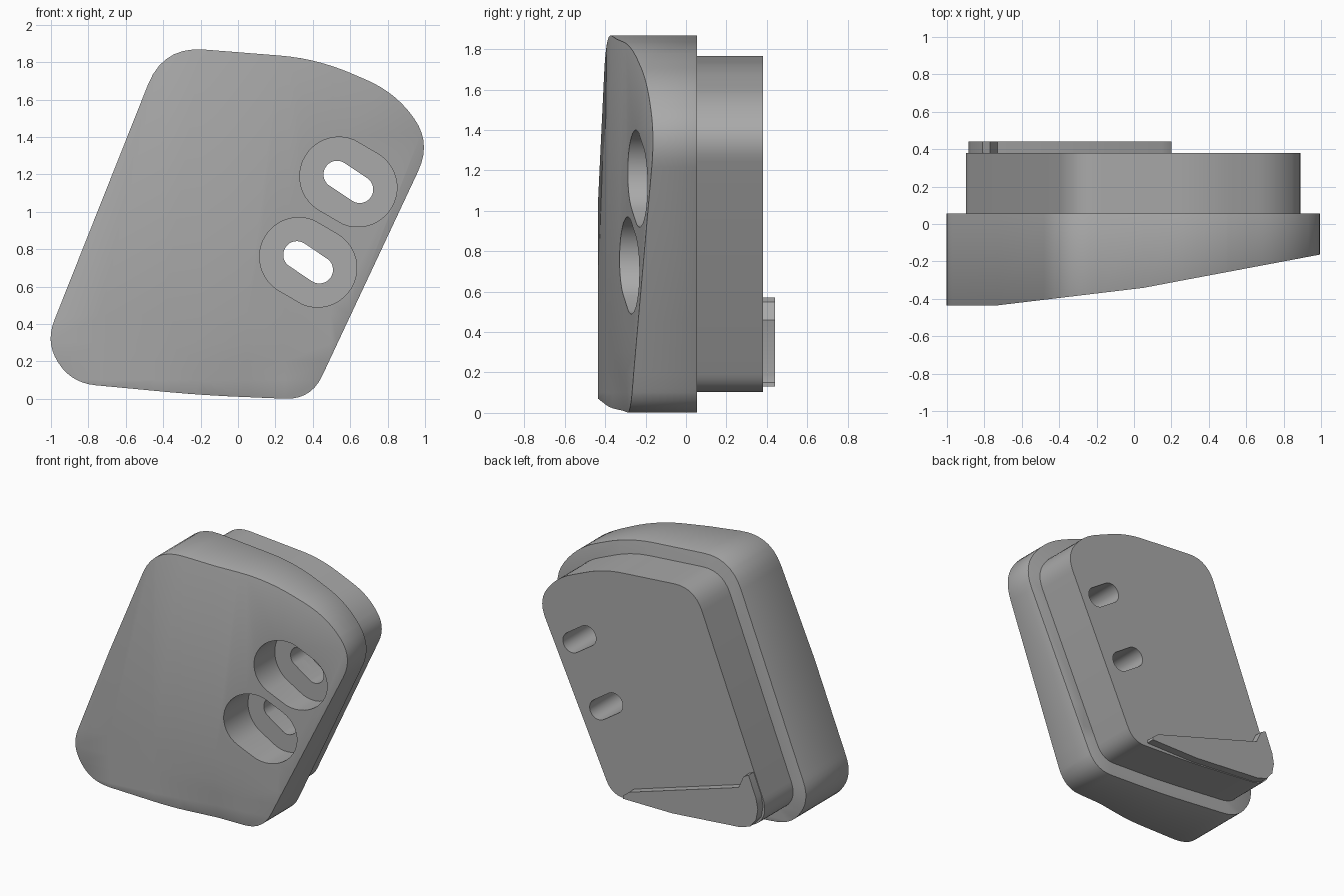
import bpy, bmesh, math
from mathutils import Vector

cube = bpy.data.objects.get("Cube")
if cube:
    bpy.data.objects.remove(cube, do_unlink=True)

grey = bpy.data.materials.new("plain grey")
grey.use_nodes = True
colour = (0.4, 0.4, 0.4, 1)
grey.diffuse_color = colour
grey.node_tree.nodes["Principled BSDF"].inputs["Base Color"].default_value = colour

# Plate corners, clockwise: x, z, rounding length
CORNERS = [(-0.40, 1.885, 0.22), (0.42, 1.82, 0.2), (0.84, 1.64, 0.17),
           (1.035, 1.37, 0.17), (0.39, -0.005, 0.14), (-0.2, 0.02, 0.2),
           (-0.89, 0.085, 0.13), (-1.03, 0.30, 0.13)]


def rounded(corners, steps=7):
    """Replace each corner with a short curve."""
    out = []
    for i, (x, z, t) in enumerate(corners):
        p = Vector((x, z))
        a = Vector(corners[i - 1][:2]) - p
        b = Vector(corners[(i + 1) % len(corners)][:2]) - p
        start = p + a.normalized() * min(t, a.length * 0.48)
        end = p + b.normalized() * min(t, b.length * 0.48)
        for k in range(steps + 1):
            u = k / steps
            out.append(start * (1 - u) ** 2 + p * 2 * u * (1 - u) + end * u * u)
    return out


def inset(corners, d):
    """Move every edge of a clockwise polygon inward by d."""
    out = []
    for i, (x, z, t) in enumerate(corners):
        p = Vector((x, z))
        a = (p - Vector(corners[i - 1][:2])).normalized()
        b = (Vector(corners[(i + 1) % len(corners)][:2]) - p).normalized()
        na, nb = Vector((a.y, -a.x)), Vector((b.y, -b.x))
        q = p + (na + nb) * d / (1 + na.dot(nb))
        out.append((q.x, q.y, t * 0.75))
    return out


def prism(name, outline, y0, y1, shape=None):
    """Extrude an x-z outline along y, optionally shaping its front face."""
    bm = bmesh.new()
    face = bm.faces.new([bm.verts.new((p[0], y0, p[1])) for p in outline])
    res = bmesh.ops.extrude_face_region(bm, geom=[face])
    moved = [g for g in res["geom"] if isinstance(g, bmesh.types.BMVert)]
    bmesh.ops.translate(bm, verts=moved, vec=(0, y1 - y0, 0))
    if not any(f for f in bm.faces if f is face):
        bm.faces.new([v for v in bm.verts if v not in moved])
    bmesh.ops.recalc_face_normals(bm, faces=bm.faces)
    if shape:
        cuts = [((x, 0, 0), (1, 0, 0)) for x in (-0.73, -0.4, -0.2, 0.05, 0.25, 0.5)]
        cuts += [((0, 0, z), (0, 0, 1)) for z in (0.1, 0.2, 0.3, 0.45)]
        for co, no in cuts:
            geom = bm.verts[:] + bm.edges[:] + bm.faces[:]
            bmesh.ops.bisect_plane(bm, geom=geom, plane_co=co, plane_no=no)
        for v in bm.verts:
            if abs(v.co.y - y0) < 1e-4:
                v.co.y = shape(v.co.x, v.co.z)
    mesh = bpy.data.meshes.new(name)
    bm.to_mesh(mesh)
    bm.free()
    mesh.materials.append(grey)
    obj = bpy.data.objects.new(name, mesh)
    bpy.context.collection.objects.link(obj)
    return obj


def front_depth(x, z):
    """Sloping front face with a shallow dip at the bottom edge."""
    if x < -0.73:
        y = -0.435
    elif x < 0.05:
        y = -0.435 + (x + 0.73) * 0.12
    else:
        y = -0.341 + (x - 0.05) * 0.188
    return y + 0.035 * math.exp(-((x - 0.05) / 0.22) ** 2 - (z / 0.2) ** 2)


def activate(obj):
    bpy.ops.object.select_all(action='DESELECT')
    obj.select_set(True)
    bpy.context.view_layer.objects.active = obj


def bevel(obj, width):
    mod = obj.modifiers.new("edge rounding", 'BEVEL')
    mod.width, mod.segments = width, 2
    mod.limit_method, mod.angle_limit = 'ANGLE', math.radians(50)
    activate(obj)
    bpy.ops.object.modifier_apply(modifier=mod.name)


def cut(obj, cutter):
    mod = obj.modifiers.new("cut", 'BOOLEAN')
    mod.operation, mod.solver, mod.object = 'DIFFERENCE', 'EXACT', cutter
    activate(obj)
    bpy.ops.object.modifier_apply(modifier=mod.name)


def slot(cx, cz, dx, dz, r, n=40):
    """Long round outline with its ends pushed out by (dx, dz)."""
    pts = []
    for k in range(n):
        a = 2 * math.pi * (k + 0.5) / n
        s = 1 if math.cos(a) * dx + math.sin(a) * dz > 0 else -1
        pts.append((cx + s * dx + r * math.cos(a), cz + s * dz + r * math.sin(a)))
    return pts


# Main plate and the smaller plug behind it
plate = prism("front_plate", rounded(CORNERS), -0.6, 0.055, front_depth)
bevel(plate, 0.012)
plug = prism("back_plug", rounded(inset(CORNERS, 0.1)), 0.04, 0.38)

# Two bolt holes: wide recess in the plate, slot through everything
for cx, cz in ((0.59, 1.16), (0.375, 0.73)):
    recess = prism("recess_cutter", slot(cx, cz, 0.05, -0.03, 0.21), -0.8, -0.05)
    through = prism("slot_cutter", slot(cx, cz, 0.06, -0.04, 0.073), -0.9, 0.9)
    cut(plate, recess)
    cut(plate, through)
    cut(plug, through)
    for helper in (recess, through):
        bpy.data.objects.remove(helper, do_unlink=True)

# Hooked wedge along the bottom of the plug
lip = prism("back_lip", [(0.2, 0.13), (0.2, 0.15), (0.15, 0.19), (-0.73, 0.46),
                         (-0.77, 0.55), (-0.81, 0.57), (-0.87, 0.42), (-0.885, 0.34),
                         (-0.87, 0.26), (-0.82, 0.20), (-0.74, 0.175), (-0.2, 0.13)],
            0.37, 0.44)

for obj in (plate, plug, lip):
    activate(obj)
    bpy.ops.object.shade_smooth_by_angle(angle=math.radians(32))
